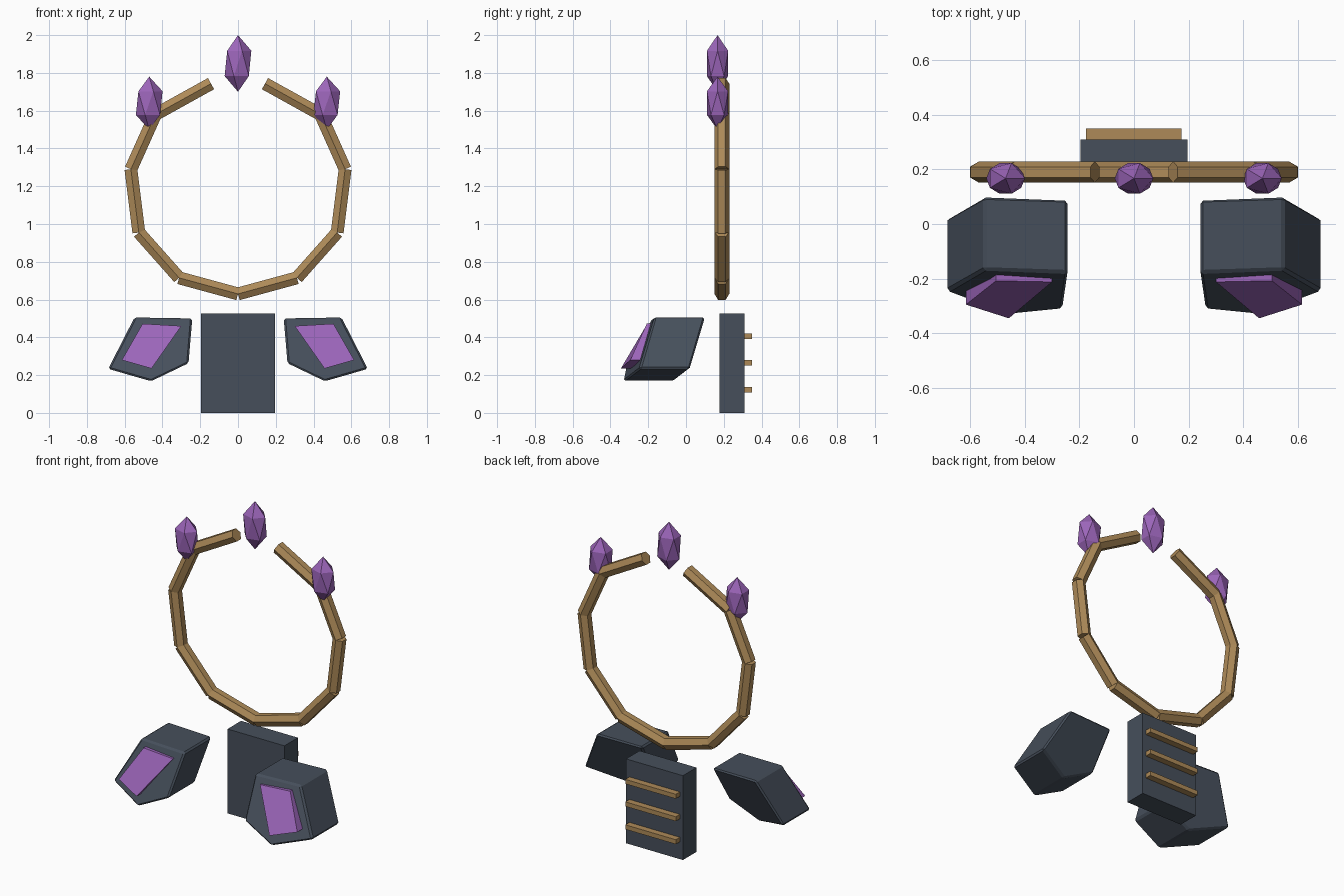
import bpy, bmesh
from mathutils import Vector

if "Cube" in bpy.data.objects:
    bpy.data.objects.remove(bpy.data.objects["Cube"])


def material(name, rgb):
    m = bpy.data.materials.new(name)
    m.diffuse_color = (*rgb, 1)
    m.use_nodes = True
    m.node_tree.nodes["Principled BSDF"].inputs["Base Color"].default_value = m.diffuse_color
    return m


SLATE = material("slate", (0.061, 0.078, 0.105))
BRASS = material("brass", (0.42, 0.255, 0.098))
VIOLET = material("violet", (0.33, 0.13, 0.485))


def finish(bm, name, mat):
    bmesh.ops.recalc_face_normals(bm, faces=bm.faces)
    mesh = bpy.data.meshes.new(name)
    bm.to_mesh(mesh)
    bm.free()
    mesh.materials.append(mat)
    ob = bpy.data.objects.new(name, mesh)
    bpy.context.collection.objects.link(ob)
    return ob


def box(name, lo, hi, mat):
    bm = bmesh.new()
    bmesh.ops.create_cube(bm, size=1)
    lo, hi = Vector(lo), Vector(hi)
    for v in bm.verts:
        v.co = (lo + hi) / 2 + v.co * (hi - lo)
    return finish(bm, name, mat)


def prism(name, points, depth, side, mat):
    """Extrude a front outline straight back along y; side = -1 mirrors it."""
    bm = bmesh.new()
    front = [bm.verts.new((side * x, y, z)) for x, y, z in points]
    back = [bm.verts.new((side * x, y + depth, z)) for x, y, z in points]
    bm.faces.new(front)
    bm.faces.new(back[::-1])
    n = len(points)
    for i in range(n):
        j = (i + 1) % n
        bm.faces.new((front[i], back[i], back[j], front[j]))
    return finish(bm, name, mat)


def rod(name, a, b, radius, mat):
    """Hexagonal bar from a to b with corners pointing forward and back."""
    axis = (b - a).normalized()
    fwd = Vector((0, 1, 0))
    across = axis.cross(fwd)
    bm = bmesh.new()
    rings = []
    for p in (a, b):
        ring = []
        for cf, ca in ((1, 0), (.5, .866), (-.5, .866), (-1, 0), (-.5, -.866), (.5, -.866)):
            ring.append(bm.verts.new(p + radius * (cf * fwd + ca * across)))
        rings.append(ring)
        bm.faces.new(ring)
    for i in range(6):
        j = (i + 1) % 6
        bm.faces.new((rings[0][i], rings[0][j], rings[1][j], rings[1][i]))
    return finish(bm, name, mat)


def crystal(name, x, z, half):
    bm = bmesh.new()
    bmesh.ops.create_icosphere(bm, subdivisions=1, radius=1)
    for v in bm.verts:
        v.co = Vector((x + v.co.x * 0.079, 0.167 + v.co.y * 0.066, z + v.co.z * half))
    return finish(bm, name, VIOLET)


# Torso block with three slats on its back
box("torso_block", (-0.196, 0.177, 0), (0.196, 0.31, 0.525), SLATE)
for i, z in enumerate((0.122, 0.265, 0.405)):
    box(f"back_slat_{i + 1}", (-0.175, 0.305, z - 0.014), (0.173, 0.35, z + 0.014), BRASS)

# Open ring of straight bars, mirrored left and right
PATH = [(0, .63), (.312, .715), (.525, .955), (.567, 1.29), (.437, 1.58), (.143, 1.743)]
for side, label in ((1, "right"), (-1, "left")):
    pts = [Vector((side * x, 0.19, z)) for x, z in PATH]
    for i in range(len(pts) - 1):
        rod(f"ring_bar_{label}_{i + 1}", pts[i], pts[i + 1], 0.039, BRASS)

# Crystals over the ring
crystal("crystal_top", 0, 1.85, 0.15)
crystal("crystal_right", 0.47, 1.64, 0.14)
crystal("crystal_left", -0.47, 1.64, 0.14)

# Slanted fists with a bevelled edge and a raised violet plate
FIST = [(.242, -.178, .50), (.548, -.168, .505), (.687, -.247, .233),
        (.46, -.334, .168), (.262, -.314, .263)]
PLATE = [(.30, -.212, .46), (.505, -.208, .472), (.615, -.295, .28), (.458, -.345, .235)]
for side, label in ((1, "right"), (-1, "left")):
    fist = prism(f"fist_{label}", FIST, 0.268, side, SLATE)
    bevel = fist.modifiers.new("edge_bevel", 'BEVEL')
    bevel.width = 0.01
    bevel.segments = 1
    prism(f"fist_plate_{label}", PLATE, 0.07, side, VIOLET)
